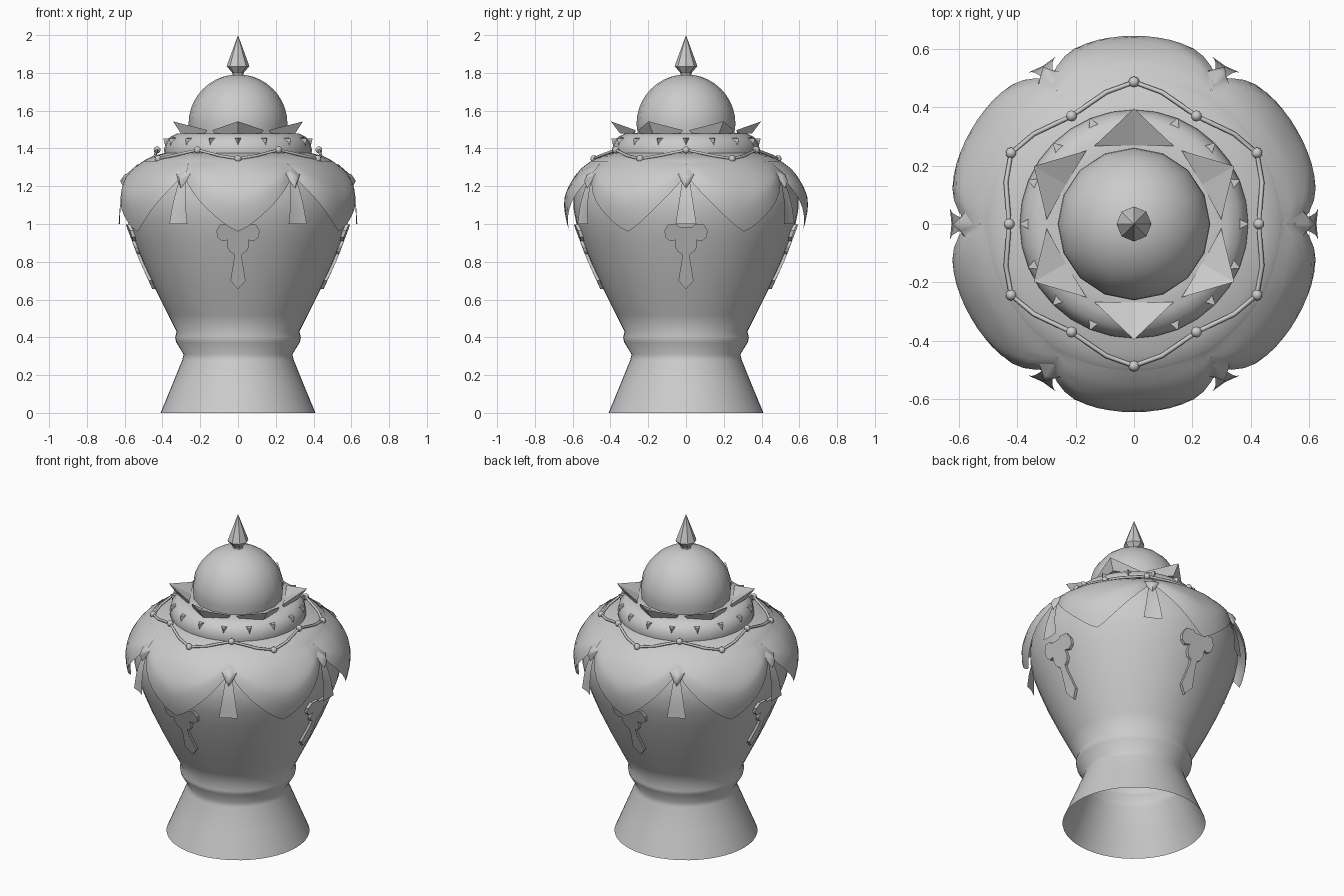
import bpy, bmesh, math
from mathutils import Vector

cube = bpy.data.objects.get("Cube")
if cube:
    bpy.data.objects.remove(cube, do_unlink=True)

grey = bpy.data.materials.new("plain grey")
grey.use_nodes = True
colour = (0.6, 0.6, 0.6, 1)
grey.diffuse_color = colour
grey.node_tree.nodes["Principled BSDF"].inputs["Base Color"].default_value = colour


def polar(deg, r, z):
    a = math.radians(deg)
    return Vector((r * math.cos(a), r * math.sin(a), z))


def finish(obj, angle=None):
    obj.data.materials.append(grey)
    if angle:
        bpy.ops.object.select_all(action='DESELECT')
        obj.select_set(True)
        bpy.context.view_layer.objects.active = obj
        bpy.ops.object.shade_smooth_by_angle(angle=math.radians(angle))
    return obj


def build(name, verts, faces, angle=None, fix=True):
    mesh = bpy.data.meshes.new(name)
    mesh.from_pydata(verts, [], faces)
    bm = bmesh.new()
    bm.from_mesh(mesh)
    bmesh.ops.remove_doubles(bm, verts=bm.verts, dist=1e-5)
    if fix:
        bmesh.ops.recalc_face_normals(bm, faces=bm.faces)
    bm.to_mesh(mesh)
    bm.free()
    obj = bpy.data.objects.new(name, mesh)
    bpy.context.collection.objects.link(obj)
    return finish(obj, angle)


def grid_faces(rows, cols, wrap=False):
    faces = []
    for i in range(rows - 1):
        for j in range(cols if wrap else cols - 1):
            k = (j + 1) % cols
            faces.append((i * cols + j, i * cols + k, (i + 1) * cols + k, (i + 1) * cols + j))
    return faces


def lathe(name, profile, sides, angle=40):
    verts = [polar(360 * j / sides, r, z) for r, z in profile for j in range(sides)]
    return build(name, verts, grid_faces(len(profile), sides, True), angle, fix=False)


# Vase body, open at the foot
body = [(.41, 0), (.35, .145), (.295, .28), (.288, .31), (.328, .375), (.333, .40),
        (.325, .43), (.37, .52), (.435, .65), (.50, .79), (.548, .91), (.58, 1.0),
        (.594, 1.07), (.596, 1.13), (.587, 1.19), (.567, 1.25), (.535, 1.3), (.495, 1.33)]
lathe("vase_body", body, 48, 50)


def wall(z):
    for (r0, z0), (r1, z1) in zip(body, body[1:]):
        if z <= z1:
            return r0 + (r1 - r0) * (z - z0) / (z1 - z0)
    return body[-1][0]


# Draped cloth with six hanging points
def cloth_point(deg, t):
    u = abs((deg % 60) - 30) / 30
    z = 1.333 + (0.96 + 0.30 * u ** 1.3 - 1.333) * t
    return polar(deg, wall(z) + 0.008 + 0.042 * min(1, 1.9 * t) * (1 - u ** 3), z)


cols, rows = 96, 11
build("draped_cloth", [cloth_point(360 * j / cols, i / (rows - 1))
                       for i in range(rows) for j in range(cols)],
      [f[::-1] for f in grid_faces(rows, cols, True)], 50, fix=False)

# Lid, collar, dome and finial
lathe("lid_skirt", [(.51, 1.322), (.495, 1.337), (.45, 1.36), (.39, 1.375)], 48)
lathe("lid_collar", [(.385, 1.36), (.392, 1.39), (.382, 1.43), (.36, 1.46),
                     (.32, 1.48), (.25, 1.482)], 32, 50)
dome = [(.262 * math.cos(a), 1.53 + .262 * math.sin(a))
        for a in (math.pi / 2 * i / 10 for i in range(10))]
lathe("lid_dome", [(.255, 1.47)] + dome + [(0, 1.792)], 16, 50)
lathe("finial", [(.03, 1.77), (.03, 1.8), (.06, 1.835), (.055, 1.85), (0, 2.0)], 8, 30)

# Crown of folded petals
for i in range(6):
    d = 30 + 60 * i
    verts = [polar(d, .397, 1.543), polar(d - 27, .30, 1.497), polar(d + 27, .30, 1.497),
             polar(d, .27, 1.482), polar(d, .35, 1.48),
             polar(d - 24, .30, 1.475), polar(d + 24, .30, 1.475)]
    build("crown_petal", verts, [(0, 3, 1), (0, 2, 3), (0, 1, 5, 4), (0, 4, 6, 2),
                                 (1, 3, 5), (2, 6, 3), (3, 4, 5), (3, 6, 4)])

# Small thorns around the collar
for i in range(16):
    d = 22.5 * i
    verts = [polar(d - 3.5, .355, 1.455), polar(d + 3.5, .355, 1.455),
             polar(d, .395, 1.452), polar(d, .382, 1.40)]
    build("collar_thorn", verts, [(0, 1, 2), (1, 3, 2), (3, 0, 2), (0, 3, 1)])

# Beaded chain
chain = []
for i in range(12):
    low = i % 2 == 1
    chain.append(polar(30 * i, .487 if low else .428, 1.345 if low else 1.392))
    chain.append(polar(30 * i + (18 if not low else 12), .462, 1.362))
curve = bpy.data.curves.new("bead_chain", 'CURVE')
curve.dimensions = '3D'
curve.bevel_depth = .008
curve.bevel_resolution = 1
spline = curve.splines.new('POLY')
spline.points.add(len(chain) - 1)
spline.use_cyclic_u = True
for p, co in zip(spline.points, chain):
    p.co = (*co, 1)
strand = bpy.data.objects.new("bead_chain", curve)
bpy.context.collection.objects.link(strand)
finish(strand)
for co in chain[::2]:
    bpy.ops.mesh.primitive_uv_sphere_add(segments=10, ring_count=6, radius=.019, location=co)
    bead = bpy.context.object
    bead.name = "chain_bead"
    finish(bead, 60)

# Diamond studs with flared ribbons between the cloth points
for i in range(6):
    d = 60 * i

    def around(side, r, z):
        return polar(d + math.degrees(side / r), r, z)

    ribbon = []
    for k in range(7):
        t = k / 6
        z = 1.24 - .24 * t
        half = .018 + .037 * t
        r = wall(z) + .014 + .032 * t * t
        ribbon += [around(s * half, r + .008 * t * abs(s), z) for s in (-1, 0, 1)]
    build("ribbon", ribbon, [f[::-1] for f in grid_faces(7, 3)], 40, fix=False)

    corners = [(0, 1.32), (.052, 1.265), (0, 1.19), (-.052, 1.265)]
    verts = []
    for scale, lift in ((1, .018), (.45, .036)):
        verts += [around(x * scale, wall(z) + lift, 1.26 + (z - 1.26) * scale)
                  for x, z in corners]
    verts += [around(0, wall(1.26) + .042, 1.26), around(0, wall(1.26) - .01, 1.26)]
    faces = grid_faces(2, 4, True)
    for j in range(4):
        faces += [(4 + j, 4 + (j + 1) % 4, 8), (j, 9, (j + 1) % 4)]
    build("diamond_stud", verts, faces, 50)

# Key-shaped plaques on the four sides
half_outline = [(.035, .985), (.045, .998), (.095, .998), (.115, .965), (.11, .93),
                (.085, .91), (.055, .915), (.058, .88), (.045, .855), (.022, .84),
                (.022, .81), (.04, .70)]
outline = half_outline + [(0, .655)] + [(-x, z) for x, z in reversed(half_outline)]
n = len(outline)
for i in range(4):
    verts = []
    for lift in (-.005, .016):
        for x, z in outline:
            r = wall(z) + lift
            verts.append(polar(90 * i + math.degrees(x / r), r, z))
    build("key_plaque", verts, grid_faces(2, n, True) +
          [tuple(range(n)), tuple(range(2 * n - 1, n - 1, -1))])
